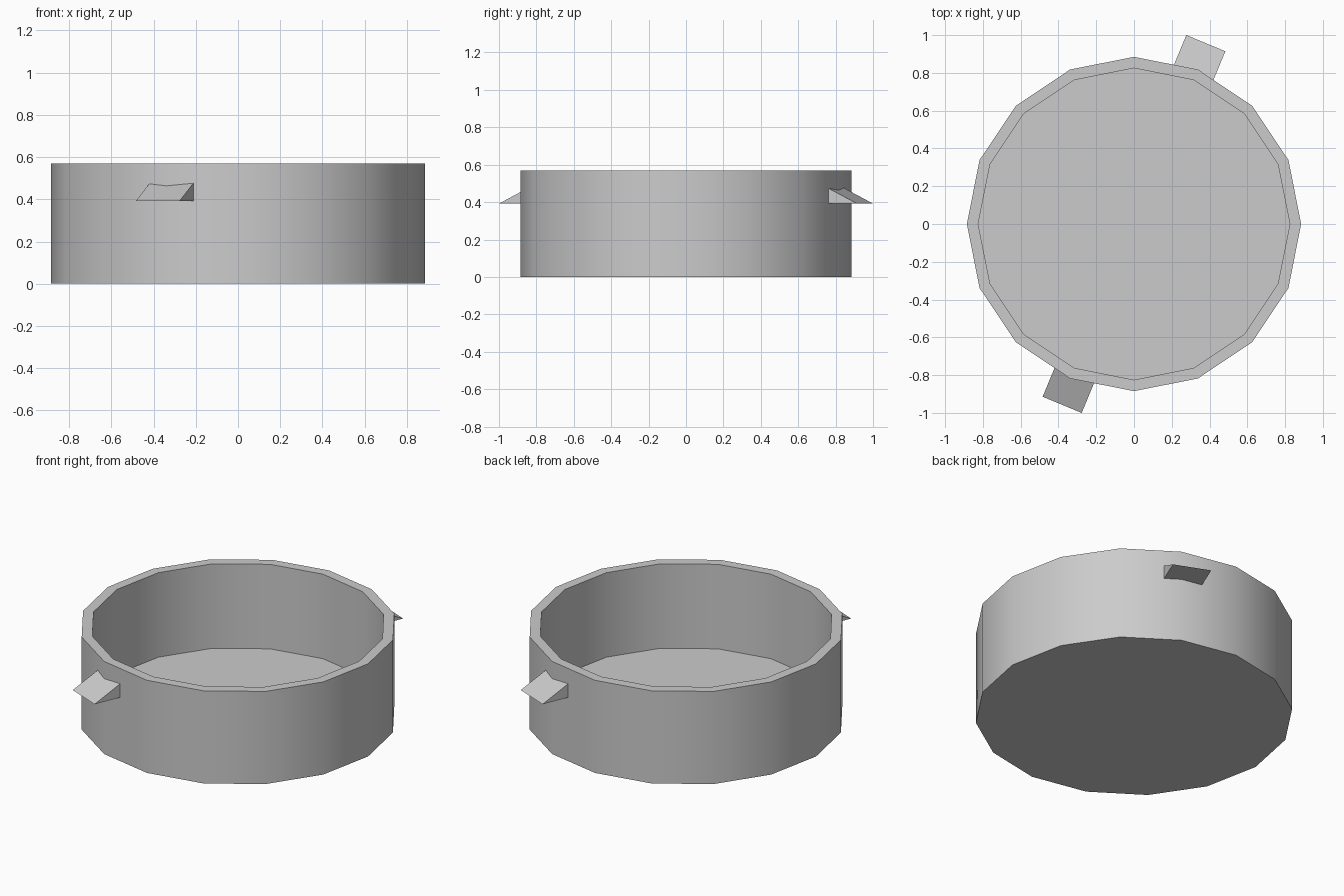
import bpy, bmesh, math
from mathutils import Vector

cube = bpy.data.objects.get("Cube")
if cube:
    bpy.data.objects.remove(cube, do_unlink=True)

SIDES = 16
OUTER, INNER = 0.885, 0.825
HEIGHT, FLOOR = 0.57, 0.05

grey = bpy.data.materials.new("plain grey")
grey.use_nodes = True
colour = (0.6, 0.6, 0.6, 1)
grey.diffuse_color = colour
grey.node_tree.nodes["Principled BSDF"].inputs["Base Color"].default_value = colour


def finish(name, bm, smooth=False):
    bmesh.ops.recalc_face_normals(bm, faces=bm.faces[:])
    mesh = bpy.data.meshes.new(name)
    bm.to_mesh(mesh)
    bm.free()
    mesh.materials.append(grey)
    obj = bpy.data.objects.new(name, mesh)
    bpy.context.collection.objects.link(obj)
    if smooth:
        bpy.ops.object.select_all(action='DESELECT')
        obj.select_set(True)
        bpy.context.view_layer.objects.active = obj
        bpy.ops.object.shade_smooth_by_angle(angle=math.radians(30))
    return obj


# Round open dish: rings from the underside, over the rim, to the inner floor
bm = bmesh.new()
rings = []
for r, z in [(OUTER, 0), (OUTER, HEIGHT), (INNER, HEIGHT), (INNER, FLOOR)]:
    rings.append([bm.verts.new((r * math.cos(a), r * math.sin(a), z))
                  for a in (math.tau * i / SIDES for i in range(SIDES))])
for low, high in zip(rings, rings[1:]):
    for i in range(SIDES):
        j = (i + 1) % SIDES
        bm.faces.new((low[i], low[j], high[j], high[i]))
bm.faces.new(rings[0])
bm.faces.new(rings[-1])
finish("dish", bm, smooth=True)


# Wedge lugs on opposite sides, sloping down to a sharp outer edge
def lug(name, angle):
    out = Vector((math.cos(angle), math.sin(angle), 0))
    side = Vector((-out.y, out.x, 0))
    bm = bmesh.new()
    profile = [(0.84, 0.392), (1.03, 0.392), (0.84, 0.486)]
    ends = [[bm.verts.new(out * d + side * t + Vector((0, 0, z)))
             for d, z in profile] for t in (-0.097, 0.127)]
    for end in ends:
        bm.faces.new(end)
    for i in range(3):
        j = (i + 1) % 3
        bm.faces.new((ends[0][i], ends[0][j], ends[1][j], ends[1][i]))
    finish(name, bm)


lug("front_lug", math.radians(-112.5))
lug("back_lug", math.radians(67.5))
